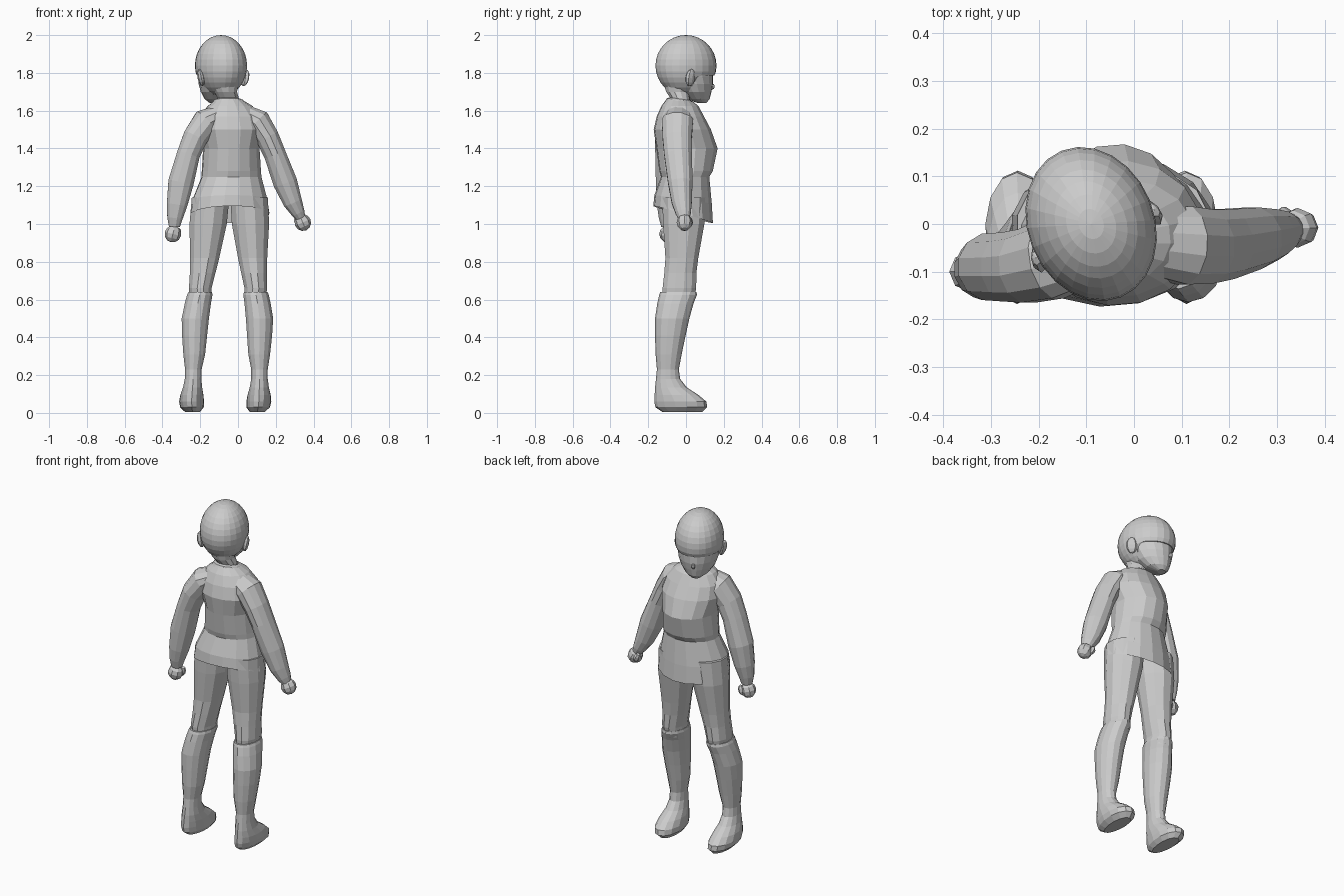
import bpy, bmesh, math
from mathutils import Vector, Matrix


def finish(bm, name):
    bmesh.ops.recalc_face_normals(bm, faces=bm.faces)
    me = bpy.data.meshes.new(name)
    bm.to_mesh(me)
    bm.free()
    ob = bpy.data.objects.new(name, me)
    bpy.context.collection.objects.link(ob)
    return ob


def loft(name, rings, n=12, follow=False, cap0=True, cap1=True, yaw=0, tilt=None, pivot=(0, 0)):
    """Skin elliptical rings (x, y, z, rx, ry, front widening)."""
    bm = bmesh.new()
    cs = [Vector(r[:3]) for r in rings]
    rot = Matrix.Rotation(math.radians(yaw), 3, 'Z')
    pv = Vector((pivot[0], pivot[1], 0))
    loops = []
    for i, r in enumerate(rings):
        u, v = Vector((1, 0, 0)), Vector((0, 1, 0))
        if follow:
            t = (cs[min(i + 1, len(cs) - 1)] - cs[max(i - 1, 0)]).normalized()
            v = (v - t * v.dot(t)).normalized()
            u = v.cross(t)
        k = r[5] if len(r) > 5 else 0
        loop = []
        for j in range(n):
            a = 2 * math.pi * (j + 0.5) / n
            s = math.sin(a)
            p = cs[i] + u * r[3] * math.cos(a) * (1 + k * s) + v * r[4] * s
            if tilt:
                p.z += tilt[i] * (p.y - cs[i].y)
            loop.append(bm.verts.new(rot @ (p - pv) + pv))
        loops.append(loop)
    for a, b in zip(loops, loops[1:]):
        for j in range(n):
            bm.faces.new((a[j], a[(j + 1) % n], b[(j + 1) % n], b[j]))
    if cap0:
        bm.faces.new(loops[0])
    if cap1:
        bm.faces.new(loops[-1])
    return finish(bm, name)


def ball(name, loc, size, yaw=0, tip=0, seg=10, rings=7):
    bm = bmesh.new()
    bmesh.ops.create_uvsphere(bm, u_segments=seg, v_segments=rings, radius=1)
    m = (Matrix.Translation(loc) @ Matrix.Rotation(math.radians(yaw), 4, 'Z')
         @ Matrix.Rotation(math.radians(tip), 4, 'Y') @ Matrix.Diagonal((*size, 1)))
    bm.transform(m)
    return finish(bm, name)


# Tunic with a flared hem that dips at the front
loft("tunic", [
    (-.045, -.015, 1.05, .212, .158),
    (-.045, -.015, 1.13, .200, .152),
    (-.035, -.005, 1.25, .160, .128),
    (-.035, .000, 1.28, .158, .142),
    (-.035, .005, 1.40, .150, .163),
    (-.035, -.020, 1.50, .178, .152),
    (-.040, -.030, 1.57, .165, .125),
    (-.045, -.032, 1.625, .120, .098),
    (-.050, -.032, 1.655, .072, .070)],
    n=16, cap0=False, yaw=5, tilt=[-.29, -.15, 0, 0, 0, 0, 0, 0, -.1], pivot=(-.04, 0))

# Sleeves and fists
sleeves = {
    "left": [(-.09, -.055, 1.585, .05, .07), (-.17, -.072, 1.54, .075, .088),
             (-.225, -.088, 1.46, .068, .08), (-.262, -.09, 1.37, .063, .075),
             (-.302, -.09, 1.22, .070, .072), (-.323, -.096, 1.10, .056, .06),
             (-.334, -.10, 1.03, .042, .045), (-.337, -.10, .985, .030, .032)],
    "right": [(.02, -.035, 1.59, .05, .07), (.105, -.045, 1.54, .072, .085),
              (.155, -.047, 1.46, .064, .08), (.195, -.042, 1.37, .060, .076),
              (.250, -.03, 1.22, .066, .067), (.290, -.022, 1.115, .052, .055),
              (.318, -.014, 1.06, .037, .042), (.333, -.01, 1.03, .026, .03)]}
fists = {"left": ((-.345, -.10, .947), 14), "right": ((.343, -.008, 1.008), -24)}
for side, rings in sleeves.items():
    loft(side + "_sleeve", rings, n=12, follow=True)
    c, tip = fists[side]
    ball(side + "_fist", c, (.044, .042, .045), tip=tip, seg=8, rings=6)
    inward = 1 if side == "left" else -1
    ball(side + "_thumb", (c[0] + inward * .028, c[1] + .025, c[2] + .002),
         (.018, .02, .03), tip=tip, seg=6, rings=5)

# Legs, boots and feet, placed either side of a slightly slanted midline
thigh = [(.145, -.04, .60, .058, .085), (.147, -.035, .66, .062, .092), (.136, -.030, .74, .070, .088),
         (.127, -.022, .82, .080, .090), (.112, -.012, 1.0, .102, .113), (.102, -.012, 1.14, .103, .118)]
boot = [(.168, -.02, .005, .040, .105, .1), (.172, -.025, .03, .062, .137, .15),
        (.175, -.03, .06, .066, .138, .12), (.176, -.05, .095, .062, .116, .05),
        (.176, -.08, .135, .052, .084), (.176, -.095, .18, .045, .064),
        (.175, -.096, .23, .045, .058), (.172, -.092, .31, .059, .069),
        (.172, -.083, .41, .068, .081), (.170, -.073, .50, .074, .091),
        (.158, -.056, .58, .071, .096), (.149, -.042, .625, .069, .100),
        (.147, -.040, .64, .064, .096)]
for side, s in (("left", -1), ("right", 1)):
    place = lambda rows: [(-.066 + .02 * r[2] + s * r[0],) + tuple(r[1:]) for r in rows]
    loft(side + "_leg", place(thigh), n=12)
    b = place(boot)
    toe = .10 if s < 0 else .0
    b = [(r[0] - toe * (r[1] + .09) if r[2] < .2 else r[0],) + r[1:] for r in b]
    loft(side + "_boot", b, n=14)

# Neck and collar
loft("neck", [(-.05, -.03, 1.60, .065, .06), (-.05, -.03, 1.66, .058, .05),
              (-.065, -.045, 1.70, .062, .062), (-.08, -.04, 1.77, .09, .09)], n=12)
loft("collar", [(-.05, -.03, 1.625, .098, .088), (-.05, -.03, 1.655, .078, .071),
                (-.05, -.03, 1.662, .064, .056)], n=14, cap0=False, cap1=False,
     tilt=[-.15, -.15, -.15])

# Head turned towards the left: face, hair cap, ears and nose
HEAD = (-.09, 0)
YAW = 22
loft("face", [
    (-.09, .092, 1.640, .026, .022),
    (-.09, .070, 1.662, .064, .062, -.2),
    (-.09, .052, 1.700, .093, .089, -.2),
    (-.09, .040, 1.740, .108, .108, -.15),
    (-.09, .025, 1.780, .115, .123, -.08),
    (-.09, .015, 1.830, .118, .130)], n=16, yaw=YAW, pivot=HEAD)

bm = bmesh.new()
bmesh.ops.create_uvsphere(bm, u_segments=24, v_segments=16, radius=1)
for v in bm.verts:
    # Fringe stops at brow height, the nape runs on down
    front = v.co.y > .1
    v.co = (v.co.x * .133, v.co.y * .166, v.co.z * .162 + 1.838)
    if front and v.co.z < 1.785:
        v.co.z = 1.785
bm.transform(Matrix.Translation((HEAD[0], HEAD[1], 0)) @ Matrix.Rotation(math.radians(YAW), 4, 'Z'))
finish(bm, "hair_cap")


def on_head(x, y, z):
    p = Matrix.Rotation(math.radians(YAW), 3, 'Z') @ Vector((x, y, z))
    return p + Vector((HEAD[0], HEAD[1], 0))


for side, s in (("left", -1), ("right", 1)):
    ball(side + "_ear", on_head(s * .125, -.025, 1.775), (.018, .032, .046),
         yaw=YAW + s * 18, tip=s * 12, seg=8, rings=6)
ball("nose", on_head(0, .150, 1.728), (.011, .014, .016), yaw=YAW, seg=6, rings=4)
